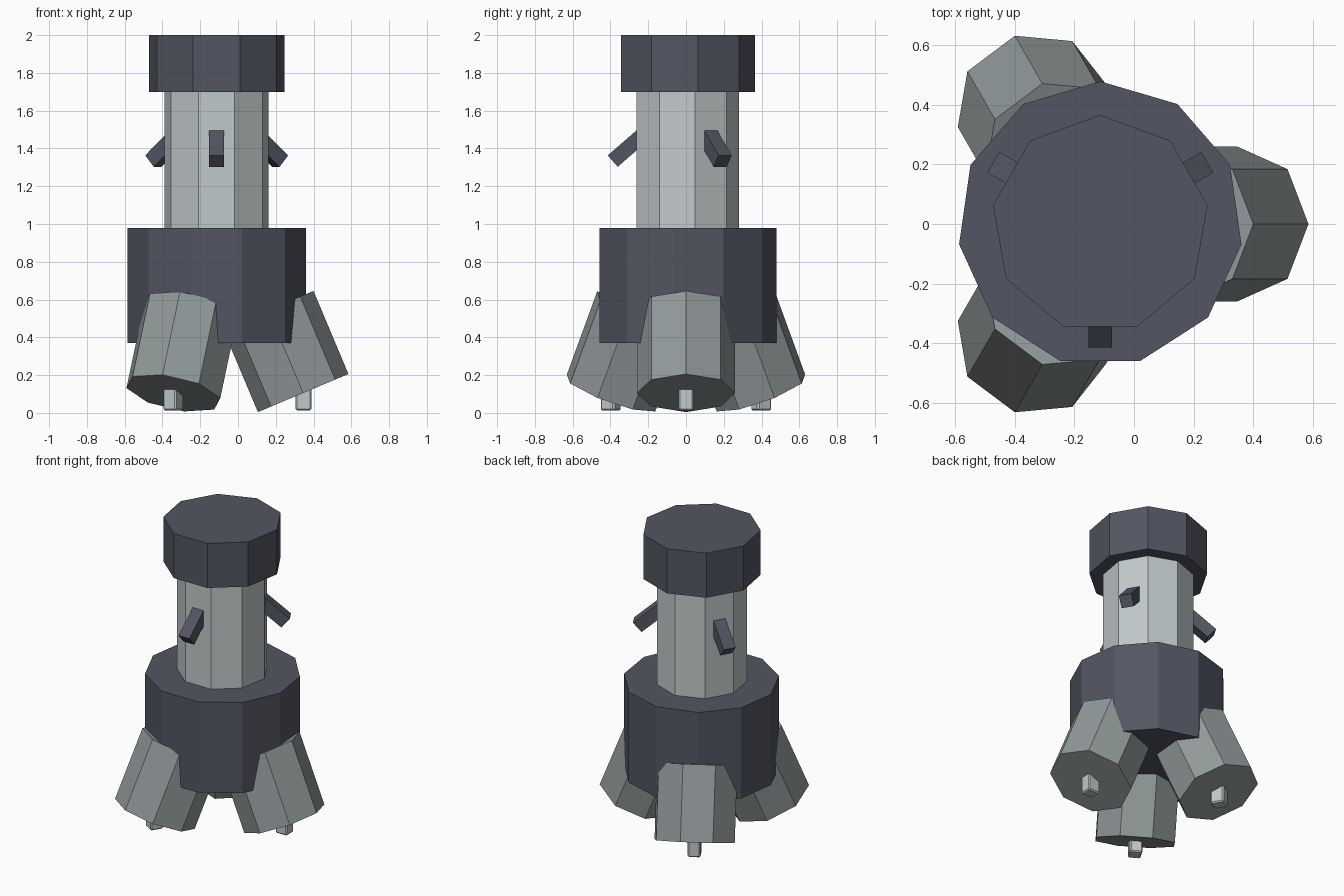
import bpy, bmesh
from math import radians, sin, cos, tau
from mathutils import Matrix

cube = bpy.data.objects.get("Cube")
if cube:
    bpy.data.objects.remove(cube, do_unlink=True)


def material(name, rgb):
    m = bpy.data.materials.new(name)
    m.use_nodes = True
    m.diffuse_color = (*rgb, 1)
    m.node_tree.nodes["Principled BSDF"].inputs["Base Color"].default_value = (*rgb, 1)
    return m


slate = material("dark slate", (0.084, 0.093, 0.122))
pale = material("pale grey", (0.53, 0.58, 0.59))
grey = material("mid grey", (0.283, 0.319, 0.323))

AXIS = Matrix.Translation((-0.113, 0, 0))


def finish(name, bm, mat, matrix):
    bmesh.ops.recalc_face_normals(bm, faces=bm.faces)
    me = bpy.data.meshes.new(name)
    bm.to_mesh(me)
    bm.free()
    me.materials.append(mat)
    ob = bpy.data.objects.new(name, me)
    ob.matrix_world = matrix
    bpy.context.collection.objects.link(ob)
    return ob


def prism(name, sides, radius, z0, z1, mat, start=0, matrix=AXIS):
    """Upright prism whose first corner points along the start angle."""
    bm = bmesh.new()
    angles = [radians(start) + tau * i / sides for i in range(sides)]
    base = bm.faces.new([bm.verts.new((radius * cos(a), radius * sin(a), z0)) for a in angles])
    top = bmesh.ops.extrude_face_region(bm, geom=[base], use_keep_orig=True)["geom"]
    moved = [g for g in top if isinstance(g, bmesh.types.BMVert)]
    bmesh.ops.translate(bm, verts=moved, vec=(0, 0, z1 - z0))
    return finish(name, bm, mat, matrix)


def box(name, size, mat, matrix):
    bm = bmesh.new()
    bmesh.ops.create_cube(bm, size=1)
    bmesh.ops.scale(bm, vec=size, verts=bm.verts)
    return finish(name, bm, mat, matrix)


# Central stack
prism("lower_body", 11, 0.478, 0.37, 0.98, slate, 90)
prism("column", 9, 0.28, 0.96, 1.72, pale, 90)
prism("top_cap", 9, 0.365, 1.70, 2.00, slate, 90)

# Three splayed legs, each with a small foot
for label, turn, spin in (("left", 0, 0), ("back_right", 120, 30), ("front_right", 240, -30)):
    around = AXIS @ Matrix.Rotation(radians(turn), 4, "Z")
    tilt = Matrix.Translation((0.458, 0, 0.105)) @ Matrix.Rotation(radians(-22.8), 4, "Y")
    prism(label + "_leg", 8, 0.26, 0, 0.477, grey, spin, around @ tilt)
    foot = box(label + "_foot", (0.085, 0.078, 0.20), pale,
               around @ Matrix.Translation((0.46, 0, 0.113)))
    bevel = foot.modifiers.new("edge_bevel", "BEVEL")
    bevel.width = 0.008
    bevel.segments = 1

# Three square struts slanting down from the column
for label, turn in (("left", 30), ("right", 150), ("front", 270)):
    place = (AXIS @ Matrix.Rotation(radians(turn), 4, "Z")
             @ Matrix.Translation((0.388, 0, 1.333))
             @ Matrix.Rotation(radians(41), 4, "Y")
             @ Matrix.Translation((-0.13, 0, 0)))
    box(label + "_strut", (0.26, 0.08, 0.08), slate, place)
